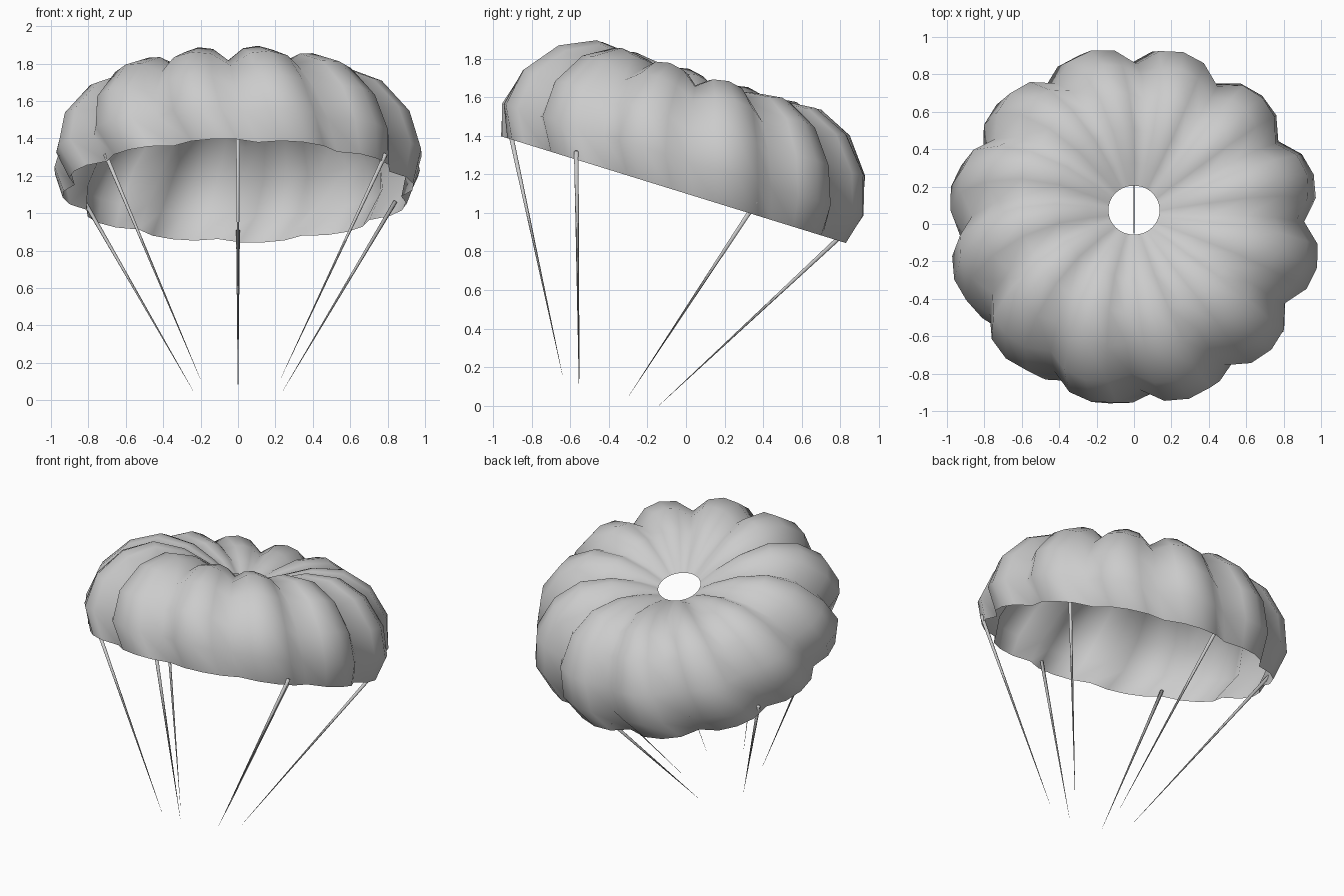
import bpy, bmesh, math
from mathutils import Matrix, Vector

cube = bpy.data.objects.get("Cube")
if cube:
    bpy.data.objects.remove(cube, do_unlink=True)

GORES, SEGS = 12, 4
# Local frame: rim centre at the origin, canopy axis along z, then tilted
TILT = Matrix.Translation((0, -0.065, 1.12)) @ Matrix.Rotation(math.radians(-17.2), 4, 'X')


def material(name, colour):
    mat = bpy.data.materials.new(name)
    mat.use_nodes = True
    mat.diffuse_color = colour
    mat.node_tree.nodes["Principled BSDF"].inputs["Base Color"].default_value = colour
    return mat


def finish(bm, name, mat):
    bm.transform(TILT)
    for face in bm.faces:
        face.smooth = True
    mesh = bpy.data.meshes.new(name)
    bm.to_mesh(mesh)
    bm.free()
    mesh.materials.append(mat)
    obj = bpy.data.objects.new(name, mesh)
    bpy.context.collection.objects.link(obj)
    return obj


grey = material("light grey", (0.6, 0.6, 0.6, 1))

# Canopy: seam profile as radius, height, gore bulge, swirl in degrees
profile = [(.137, .47, 0, -9), (.25, .515, .02, -8), (.42, .55, .055, -7),
           (.60, .545, .08, -5), (.75, .47, .09, -3), (.865, .32, .10, -1),
           (.91, .16, .095, 2), (.88, 0, .065, 7)]
bm = bmesh.new()
rings = []
for i, (r, h, bulge, swirl) in enumerate(profile):
    before, after = profile[max(i - 1, 0)], profile[min(i + 1, len(profile) - 1)]
    out = Vector((before[1] - after[1], after[0] - before[0])).normalized()
    if i == len(profile) - 1:
        out = Vector((1, 0))    # keep the rim flat
    ring = []
    for k in range(GORES * SEGS):
        puff = bulge * math.sin(math.pi * (k % SEGS) / SEGS) ** 0.65
        a = math.radians(swirl) + math.tau * k / (GORES * SEGS)
        radius = r + out.x * puff
        ring.append(bm.verts.new((radius * math.cos(a), radius * math.sin(a), h + out.y * puff)))
    rings.append(ring)
for inner, outer in zip(rings, rings[1:]):
    for k in range(len(inner)):
        n = (k + 1) % len(inner)
        bm.faces.new((inner[k], outer[k], outer[n], inner[n]))
finish(bm, "canopy", grey)

# Suspension lines tapering towards the harness: top and foot in the local frame
lines = {
    "front": ((0, -.90, .04), (0, -.265, -1.09)),
    "front_right": ((-.71, -.54, .04), (-.20, -.17, -1.11)),
    "front_left": ((.79, -.54, .04), (.23, -.17, -1.10)),
    "back_right": ((-.82, .43, .07), (-.24, .095, -1.09)),
    "back_left": ((.84, .43, .07), (.24, .095, -1.09)),
    "back": ((0, .92, .06), (0, .26, -1.09)),
}
for name, (top, foot) in lines.items():
    top, foot = Vector(top), Vector(foot)
    line = top - foot
    bm = bmesh.new()
    place = Matrix.Translation((top + foot) / 2) @ line.to_track_quat('Z', 'Y').to_matrix().to_4x4()
    bmesh.ops.create_cone(bm, cap_ends=True, segments=6, radius1=0.0005, radius2=0.012,
                          depth=line.length, matrix=place)
    finish(bm, f"{name}_suspension_line", grey)
